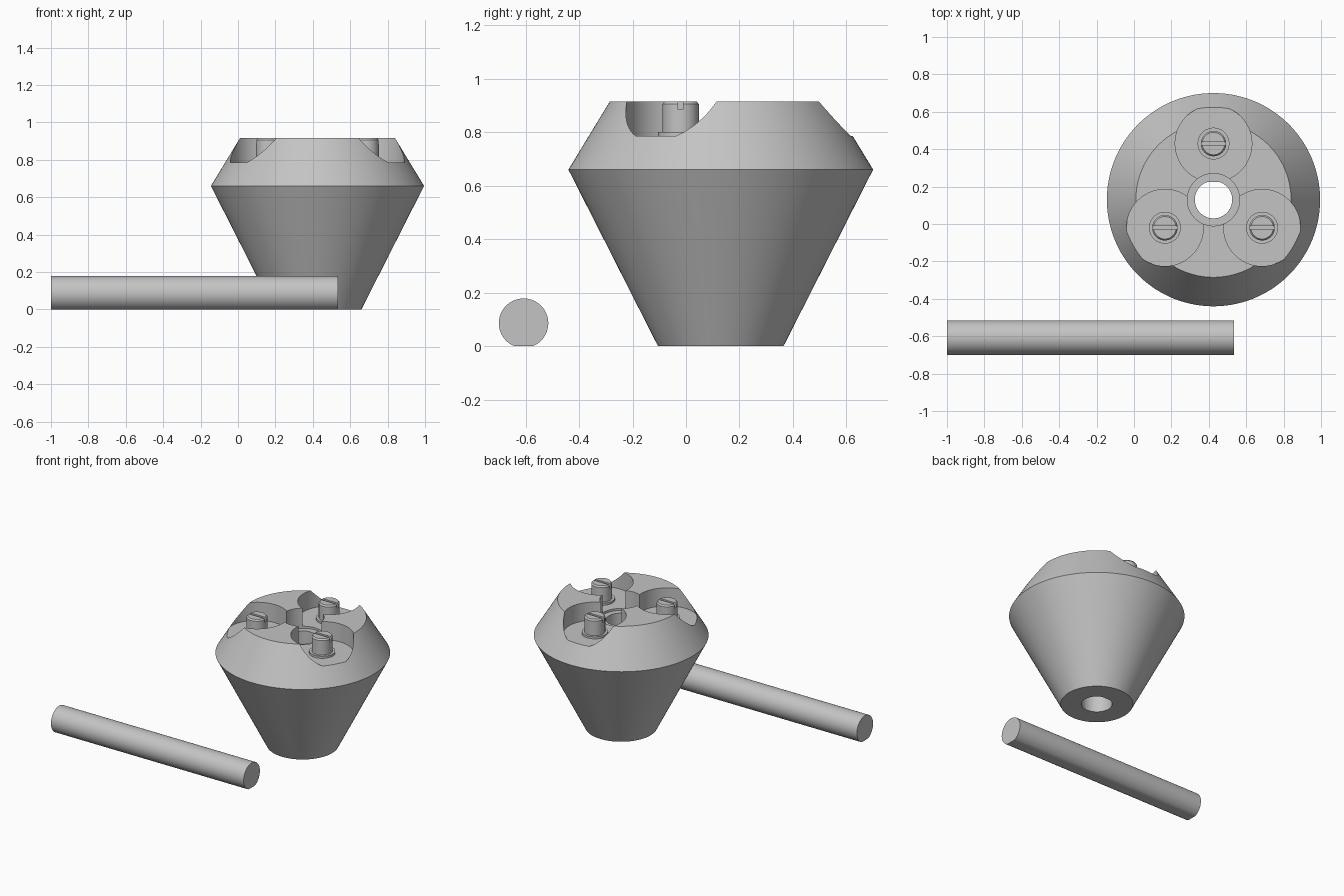
import bpy, bmesh, math
from mathutils import Vector

cube = bpy.data.objects.get("Cube")
if cube:
    bpy.data.objects.remove(cube, do_unlink=True)

grey = bpy.data.materials.new("plain grey")
grey.use_nodes = True
colour = (0.55, 0.55, 0.55, 1)
grey.diffuse_color = colour
grey.node_tree.nodes["Principled BSDF"].inputs["Base Color"].default_value = colour

CENTRE = Vector((0.425, 0.13, 0))
TOP, FLOOR = 0.915, 0.785


def finish(name, bm):
    bmesh.ops.recalc_face_normals(bm, faces=bm.faces)
    mesh = bpy.data.meshes.new(name)
    bm.to_mesh(mesh)
    bm.free()
    mesh.materials.append(grey)
    obj = bpy.data.objects.new(name, mesh)
    bpy.context.collection.objects.link(obj)
    return obj


def stack(name, rings, at, sides=64, flat=None):
    """Solid through (radius, z) rings; flat clips the section at local y = flat."""
    bm = bmesh.new()
    loops = []
    for radius, z in rings:
        loop = []
        for i in range(sides):
            a = 2 * math.pi * (i + 0.5) / sides
            x, y = radius * math.cos(a), radius * math.sin(a)
            if flat is not None and y > flat:
                x = math.copysign(min(abs(x), math.sqrt(radius**2 - flat**2)), x)
                y = flat
            loop.append(bm.verts.new((at.x + x, at.y + y, z)))
        loops.append(loop)
    for low, high in zip(loops, loops[1:]):
        for i in range(sides):
            j = (i + 1) % sides
            bm.faces.new((low[i], low[j], high[j], high[i]))
    bm.faces.new(loops[0][::-1])
    bm.faces.new(loops[-1])
    return finish(name, bm)


def box(name, at, size):
    bm = bmesh.new()
    bmesh.ops.create_cube(bm, size=1)
    for v in bm.verts:
        v.co = at + Vector(c * s for c, s in zip(v.co, size))
    return finish(name, bm)


def cut(obj, cutter):
    mod = obj.modifiers.new("cut", "BOOLEAN")
    mod.operation, mod.solver, mod.object = "DIFFERENCE", "EXACT", cutter
    bpy.context.view_layer.objects.active = obj
    bpy.ops.object.modifier_apply(modifier=mod.name)
    bpy.data.objects.remove(cutter, do_unlink=True)


def smooth(obj):
    bpy.ops.object.select_all(action="DESELECT")
    obj.select_set(True)
    bpy.context.view_layer.objects.active = obj
    bpy.ops.object.shade_smooth_by_angle(angle=math.radians(25))


# Double-cone body with a D-shaped bore and a counterbore
body = stack("cone_body", [(0.235, 0), (0.57, 0.66), (0.415, TOP)], CENTRE, 128)
cut(body, stack("bore_cutter", [(0.1, -0.1), (0.1, 1.1)], CENTRE, 64, 0.095))
cut(body, stack("counterbore_cutter", [(0.14, 0.77), (0.14, 1.1)], CENTRE))

# Three round pockets, each holding a slotted screw on a low collar
for i, side in enumerate(("back", "right", "left")):
    a = math.radians(90 + 120 * i)
    at = CENTRE + 0.3 * Vector((math.cos(a), math.sin(a), 0))
    cut(body, stack("pocket_cutter", [(0.205, FLOOR), (0.205, 1.1)], at, 96))
    collar = stack(side + "_collar", [(0.085, FLOOR - 0.01), (0.085, 0.8)], at, 48)
    screw = stack(side + "_screw", [(0.068, FLOOR - 0.01), (0.068, TOP - 0.01),
                                    (0.06, TOP)], at, 48)
    cut(screw, box("slot_cutter", at + Vector((0, 0, TOP)), (0.3, 0.018, 0.06)))
    smooth(collar)
    smooth(screw)
smooth(body)

# Loose rod lying on its flat
rod = stack("rod", [(0.0925, -1), (0.0925, 0.535)], Vector((0, 0, 0)), 64, 0.0855)
for v in rod.data.vertices:
    x, y, z = v.co
    v.co = (z, x - 0.6075, 0.0855 - y)
smooth(rod)
